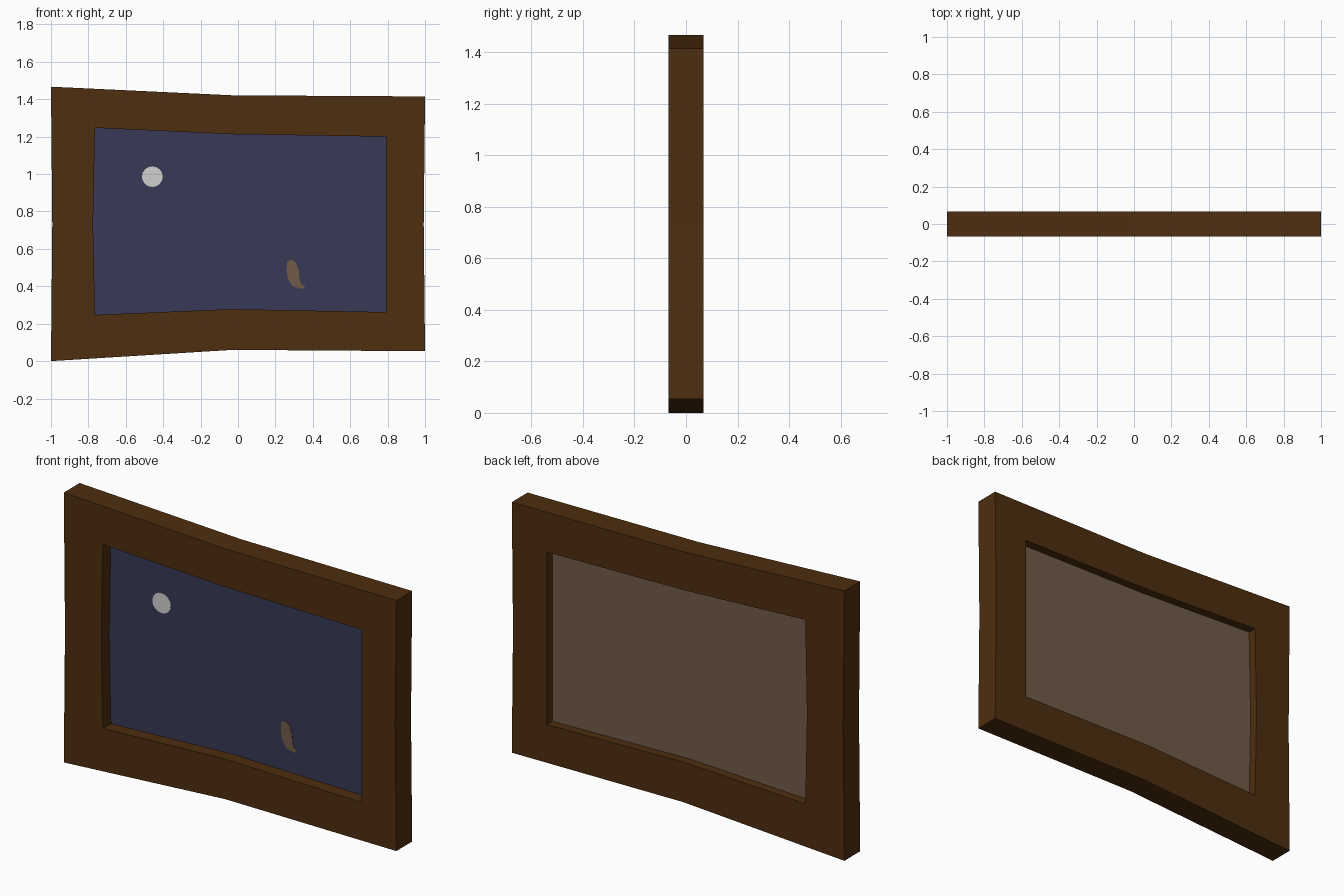
import bpy, bmesh, math

if "Cube" in bpy.data.objects:
    bpy.data.objects.remove(bpy.data.objects["Cube"])


def material(name, rgb):
    lin = [(c / 255 / 12.92) if c / 255 <= 0.04045 else ((c / 255 + 0.055) / 1.055) ** 2.4 for c in rgb]
    m = bpy.data.materials.new(name)
    m.diffuse_color = (*lin, 1)
    m.use_nodes = True
    m.node_tree.nodes["Principled BSDF"].inputs["Base Color"].default_value = m.diffuse_color
    return m


WOOD = material("dark wood", (77, 46, 15))
BLUE = material("night blue", (56, 56, 87))
TAN = material("canvas brown", (113, 91, 74))
PALE = material("moon white", (208, 208, 208))


def finish(name, bm, *mats):
    bmesh.ops.recalc_face_normals(bm, faces=bm.faces)
    me = bpy.data.meshes.new(name)
    bm.to_mesh(me)
    bm.free()
    ob = bpy.data.objects.new(name, me)
    for m in mats:
        me.materials.append(m)
    bpy.context.collection.objects.link(ob)
    return ob


def prism(name, pts, y0, y1, mat, back=None):
    """Extrude an (x, z) outline from y0 to y1; optional colour on the back face."""
    bm = bmesh.new()
    a = [bm.verts.new((x, y0, z)) for x, z in pts]
    b = [bm.verts.new((x, y1, z)) for x, z in pts]
    n = len(pts)
    bm.faces.new(a)
    f = bm.faces.new(b)
    for i in range(n):
        j = (i + 1) % n
        bm.faces.new((a[i], a[j], b[j], b[i]))
    if back:
        f.material_index = 1
    return finish(name, bm, mat, *([back] if back else []))


# Crooked outlines of the frame (x, z)
outer = [(-1, 0), (-0.03, 0.06), (1, 0.053), (0.993, 0.73),
         (1, 1.415), (-0.03, 1.421), (-1, 1.467), (-0.993, 0.73)]
inner = [(-0.765, 0.247), (-0.03, 0.278), (0.79, 0.262), (0.79, 0.73),
         (0.79, 1.2), (-0.03, 1.213), (-0.765, 1.247), (-0.775, 0.73)]

# Wooden frame: four rings of vertices joined into a closed tube
D = 0.068
bm = bmesh.new()
rings = [[bm.verts.new((x, y, z)) for x, z in pts]
         for pts, y in ((outer, -D), (outer, D), (inner, D), (inner, -D))]
for k in range(4):
    r, s = rings[k], rings[(k + 1) % 4]
    for i in range(8):
        j = (i + 1) % 8
        bm.faces.new((r[i], r[j], s[j], s[i]))
finish("frame", bm, WOOD)

# Recessed canvas, blue in front and brown behind
prism("canvas", inner, 0.0, 0.02, BLUE, TAN)

# Painted moon and small brown figure
moon = [(-0.458 + 0.056 * math.cos(t * math.pi / 8), 0.986 + 0.055 * math.sin(t * math.pi / 8)) for t in range(16)]
prism("painted_moon", moon, -0.002, 0.001, PALE)
spot = [(0.265, 0.535), (0.285, 0.542), (0.308, 0.53), (0.325, 0.485), (0.33, 0.435), (0.34, 0.41),
        (0.357, 0.402), (0.355, 0.388), (0.325, 0.388), (0.29, 0.4), (0.267, 0.44), (0.258, 0.49)]
prism("painted_figure", spot, -0.002, 0.001, TAN)
